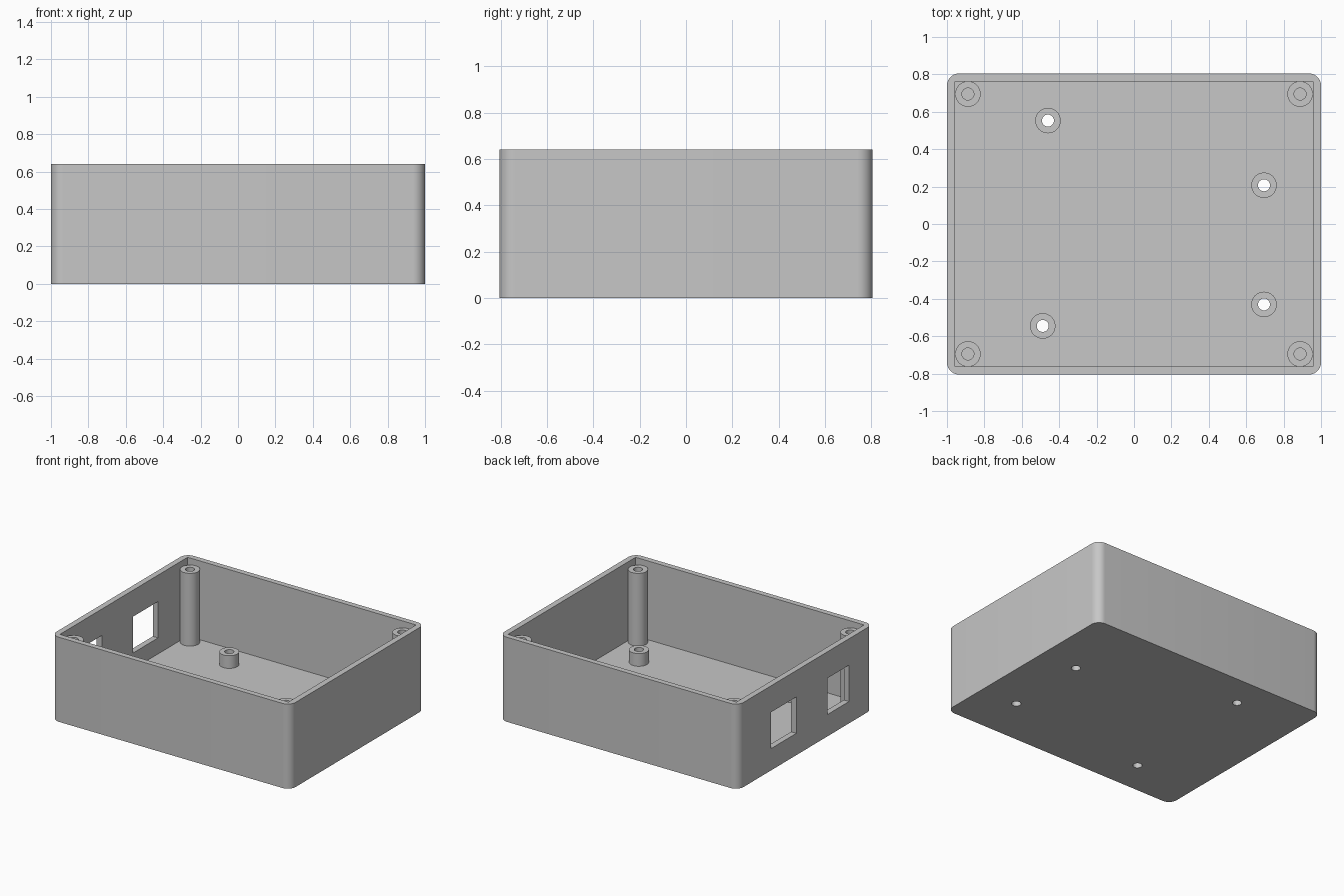
import bpy, bmesh
from mathutils import Matrix, Vector

cube = bpy.data.objects.get("Cube")
if cube:
    bpy.data.objects.remove(cube, do_unlink=True)

HALF_X, HALF_Y, HEIGHT = 1.0, 0.805, 0.64
IN_X, IN_Y, FLOOR = 0.956, 0.763, 0.044
POST_R, HOLE_R, SIDES = 0.068, 0.032, 48

grey = bpy.data.materials.new("grey plastic")
grey.use_nodes = True
grey.diffuse_color = (0.57, 0.57, 0.57, 1)
grey.node_tree.nodes["Principled BSDF"].inputs["Base Color"].default_value = grey.diffuse_color


def make_object(name, bm):
    bmesh.ops.recalc_face_normals(bm, faces=bm.faces[:])
    mesh = bpy.data.meshes.new(name)
    bm.to_mesh(mesh)
    bm.free()
    mesh.materials.append(grey)
    obj = bpy.data.objects.new(name, mesh)
    bpy.context.scene.collection.objects.link(obj)
    return obj


def box(name, low, high, corner=0):
    """Box between two corners, with optional rounded upright edges."""
    low, high = Vector(low), Vector(high)
    bm = bmesh.new()
    bmesh.ops.create_cube(bm, size=1, matrix=Matrix.Translation((low + high) / 2)
                          @ Matrix.Diagonal((*(high - low), 1)))
    if corner:
        upright = [e for e in bm.edges if abs(e.verts[0].co.z - e.verts[1].co.z) > 0.1]
        bmesh.ops.bevel(bm, geom=upright, offset=corner, segments=10,
                        profile=0.5, affect='EDGES')
    return make_object(name, bm)


def drill(name, x, y):
    bm = bmesh.new()
    bmesh.ops.create_cone(bm, cap_ends=True, segments=SIDES, radius1=HOLE_R, radius2=HOLE_R,
                          depth=0.3, matrix=Matrix.Translation((x, y, 0)))
    return make_object(name, bm)


def tube(name, x, y, top):
    """Hollow post standing on the floor: a rectangle spun round its axis."""
    bm = bmesh.new()
    outline = [(HOLE_R, FLOOR), (HOLE_R, top), (POST_R, top), (POST_R, FLOOR)]
    verts = [bm.verts.new((x + r, y, z)) for r, z in outline]
    edges = [bm.edges.new(pair) for pair in zip(verts, verts[1:])]
    bmesh.ops.spin(bm, geom=verts + edges, cent=(x, y, 0), axis=(0, 0, 1),
                   angle=6.283185307, steps=SIDES, use_merge=True)
    bmesh.ops.remove_doubles(bm, verts=bm.verts[:], dist=0.0001)
    return make_object(name, bm)


def smooth(obj):
    bpy.ops.object.select_all(action='DESELECT')
    obj.select_set(True)
    bpy.context.view_layer.objects.active = obj
    bpy.ops.object.shade_smooth_by_angle(angle=0.6)


# Open-topped case with rounded outer corners
case = box("case", (-HALF_X, -HALF_Y, 0), (HALF_X, HALF_Y, HEIGHT), corner=0.065)
cutters = [box("cavity_cutter", (-IN_X, -IN_Y, FLOOR), (IN_X, IN_Y, 1))]

# Two connector openings in one end wall
for y0, y1 in ((0.11, 0.41), (-0.52, -0.26)):
    cutters.append(box("opening_cutter", (-1.1, y0, 0.165), (-0.9, y1, 0.44)))

# Screw holes through the floor under the board standoffs
standoffs = [(-0.46, 0.553), (0.695, 0.207), (0.695, -0.43), (-0.488, -0.545)]
cutters += [drill("screw_hole_cutter", x, y) for x, y in standoffs]

for cutter in cutters:
    cutter.hide_render = True
    mod = case.modifiers.new("cut", 'BOOLEAN')
    mod.operation = 'DIFFERENCE'
    mod.solver = 'EXACT'
    mod.object = cutter
bpy.context.view_layer.update()
cut_mesh = bpy.data.meshes.new_from_object(
    case.evaluated_get(bpy.context.evaluated_depsgraph_get()))
case.modifiers.clear()
case.data = cut_mesh
for cutter in cutters:
    bpy.data.objects.remove(cutter, do_unlink=True)

# Short board standoffs and tall corner lid posts
parts = [case]
parts += [tube("board_standoff", x, y, 0.14) for x, y in standoffs]
parts += [tube("corner_post", sx * (IN_X - POST_R), sy * (IN_Y - POST_R), 0.594)
          for sx in (-1, 1) for sy in (-1, 1)]
for part in parts:
    smooth(part)
